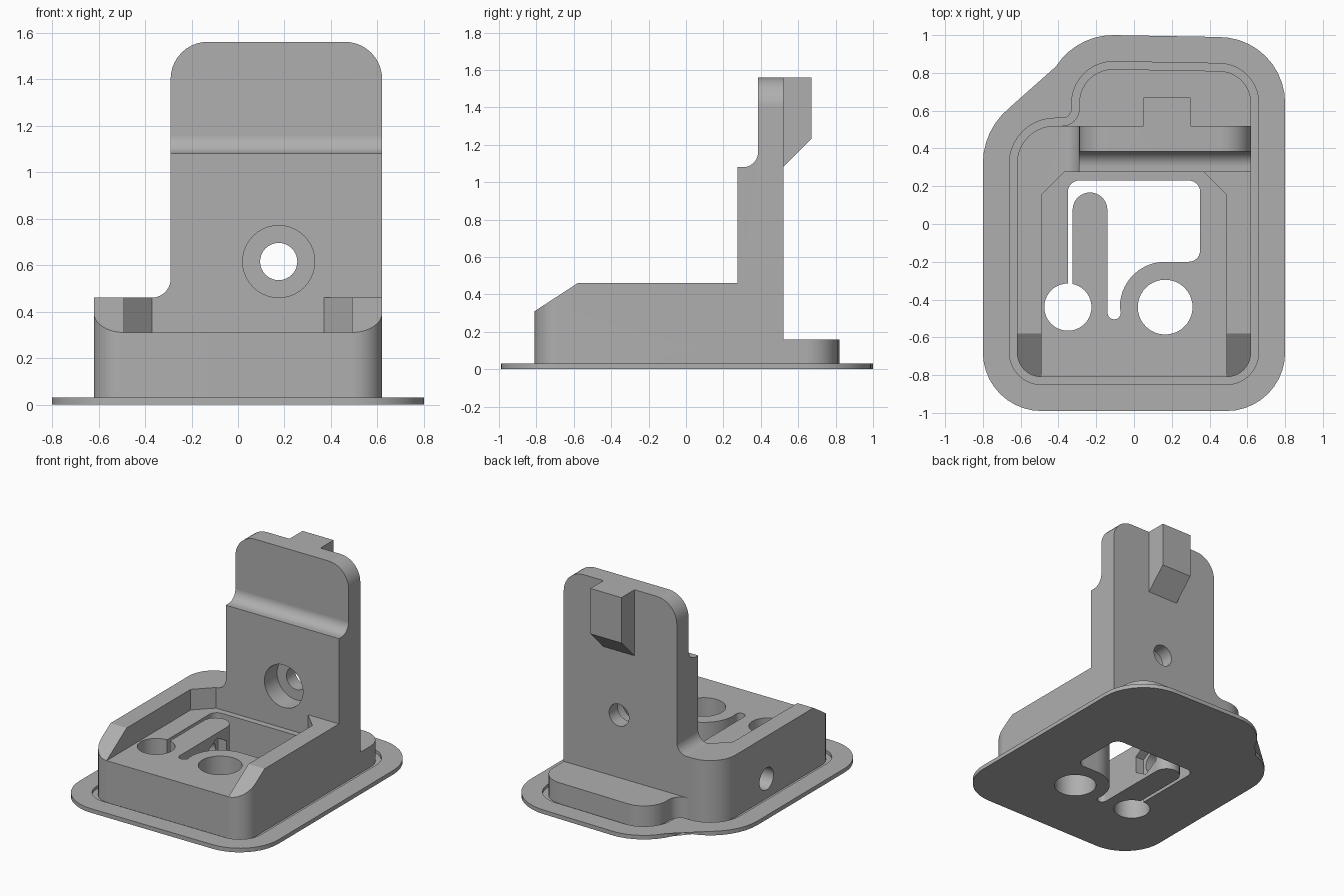
import bpy, bmesh
from math import cos, sin, radians

default_cube = bpy.data.objects.get("Cube")
if default_cube:
    bpy.data.objects.remove(default_cube, do_unlink=True)

GREY = (0.43, 0.43, 0.43, 1.0)
mat = bpy.data.materials.new("plain_grey")
mat.use_nodes = True
mat.diffuse_color = GREY
mat.node_tree.nodes["Principled BSDF"].inputs["Base Color"].default_value = GREY

cutters = []


def arc(cx, cy, r, a0, a1, n=10):
    angles = [radians(a0 + (a1 - a0) * i / n) for i in range(n + 1)]
    return [(cx + r * cos(a), cy + r * sin(a)) for a in angles]


def circle(cx, cy, r, n=40):
    return arc(cx, cy, r, 0, 360, n)[:-1]


def prism(name, pts, axis, lo, hi):
    """Extrude a flat profile along an axis between lo and hi."""
    place = {"X": lambda u, v, w: (w, u, v),
             "Y": lambda u, v, w: (u, w, v),
             "Z": lambda u, v, w: (u, v, w)}[axis]
    bm = bmesh.new()
    rings = [[bm.verts.new(place(u, v, w)) for u, v in pts] for w in (lo, hi)]
    bm.faces.new(rings[0])
    bm.faces.new(rings[1])
    for i in range(len(pts)):
        j = (i + 1) % len(pts)
        bm.faces.new((rings[0][i], rings[0][j], rings[1][j], rings[1][i]))
    bmesh.ops.recalc_face_normals(bm, faces=bm.faces)
    mesh = bpy.data.meshes.new(name)
    bm.to_mesh(mesh)
    bm.free()
    obj = bpy.data.objects.new(name, mesh)
    bpy.context.collection.objects.link(obj)
    return obj


def cutter(*args):
    obj = prism(*args)
    obj.hide_render = True
    cutters.append(obj)
    return obj


def combine(target, tool, operation="DIFFERENCE"):
    mod = target.modifiers.new("combine", "BOOLEAN")
    mod.operation, mod.solver, mod.object = operation, "EXACT", tool
    bpy.context.view_layer.objects.active = target
    bpy.ops.object.modifier_apply(modifier=mod.name)


def outline(off):
    """Footprint of the base, grown outward by off."""
    wide = off > 0.09
    pts = arc(0.49, -0.68, 0.13 + off, -90, 0)
    pts += arc(0.45, 0.64, 0.17 + off, 0, 90)
    pts += arc(-0.11, 0.64, 0.18 + off, 90, 172 if wide else 180)
    if not wide:
        pts += arc(-0.38, 0.61, 0.09 - off, 0, -90)
    pts += arc(-0.42, 0.32, 0.2 + off, 96 if wide else 90, 180)
    pts += arc(-0.49, -0.68, 0.13 + off, 180, 270)
    return pts


# Brim with a shallow groove around the base
FLOOR = 0.008
brim = prism("brim", outline(0.18), "Z", 0, 0.03)
combine(brim, cutter("groove_cutter", outline(0.04), "Z", FLOOR, 0.2))

# Base block with a low shelf at the back
body = prism("mount_body", outline(0), "Z", FLOOR, 0.46)
combine(body, cutter("shelf_cutter", [(-0.5, 0.52), (1, 0.52), (1, 1), (-0.5, 1)],
                     "Z", 0.16, 1))

# Upright plate with rounded top and a fillet at its foot
plate = [(0.62, 0.2)] + arc(0.46, 1.4, 0.16, 0, 90) + arc(-0.13, 1.4, 0.16, 90, 180)
plate += arc(-0.37, 0.54, 0.08, 0, -90) + [(-0.37, 0.2)]
combine(body, cutter("upright", plate, "Y", 0.275, 0.52), "UNION")

# Hook on the back of the upright
hook = [(0.45, 1.56), (0.67, 1.56), (0.67, 1.23), (0.52, 1.08), (0.45, 1.08)]
combine(body, cutter("hook", hook, "X", 0.05, 0.3), "UNION")

# Filleted step on the front of the upright
step = [(0, 1.08)] + arc(0.305, 1.16, 0.08, -90, 0) + [(0.385, 1.8), (0, 1.8)]
combine(body, cutter("step_cutter", step, "X", -1, 1))

# Open-fronted pocket with chamfered back corners, and sloped wall ends
pocket = [(-0.49, -1), (0.49, -1), (0.49, 0.155), (0.37, 0.275),
          (-0.37, 0.275), (-0.49, 0.155)]
combine(body, cutter("pocket_cutter", pocket, "Z", 0.31, 0.8))
combine(body, cutter("slope_cutter", [(-1, 0.186), (-0.5, 0.512), (-1, 0.7)],
                     "X", -1, 1))

# Floor opening around a flexible finger, plus two round holes
opening = arc(0.29, 0.17, 0.06, 0, 90) + arc(-0.29, 0.17, 0.06, 90, 180)
opening += [(-0.35, -0.4), (-0.325, -0.4)]
opening += arc(-0.233, 0.075, 0.092, 180, 0, 16)
opening += arc(-0.105, -0.47, 0.035, 180, 360)
opening += arc(0.165, -0.44, 0.24, 180, 90, 14)
opening += arc(0.29, -0.14, 0.06, -90, 0)
for pts in (opening, circle(-0.35, -0.44, 0.125), circle(0.165, -0.44, 0.145)):
    tool = cutter("floor_cutter", pts, "Z", -0.1, 0.5)
    combine(body, tool)
    combine(brim, tool)

# Screw hole and counterbore through the upright
combine(body, cutter("bore_cutter", circle(0.175, 0.615, 0.155), "Y", 0.1, 0.42))
combine(body, cutter("screw_cutter", circle(0.175, 0.615, 0.08), "Y", 0.1, 0.8))

# Side screw hole with a hexagonal nut recess in the finger
combine(body, cutter("side_screw_cutter", circle(-0.04, 0.15, 0.08), "X", -0.9, -0.1))
combine(body, cutter("nut_cutter", arc(-0.04, 0.15, 0.125, 90, 390, 5),
                     "X", -0.21, -0.1))

for obj in cutters:
    bpy.data.objects.remove(obj, do_unlink=True)

# Colour and shading
for obj in (brim, body):
    obj.data.materials.clear()
    obj.data.materials.append(mat)
    for face in obj.data.polygons:
        face.material_index = 0
    bpy.ops.object.select_all(action="DESELECT")
    obj.select_set(True)
    bpy.context.view_layer.objects.active = obj
    bpy.ops.object.shade_smooth_by_angle(angle=radians(25))
    weighted = obj.modifiers.new("flat_faces", "WEIGHTED_NORMAL")
    weighted.keep_sharp = True
